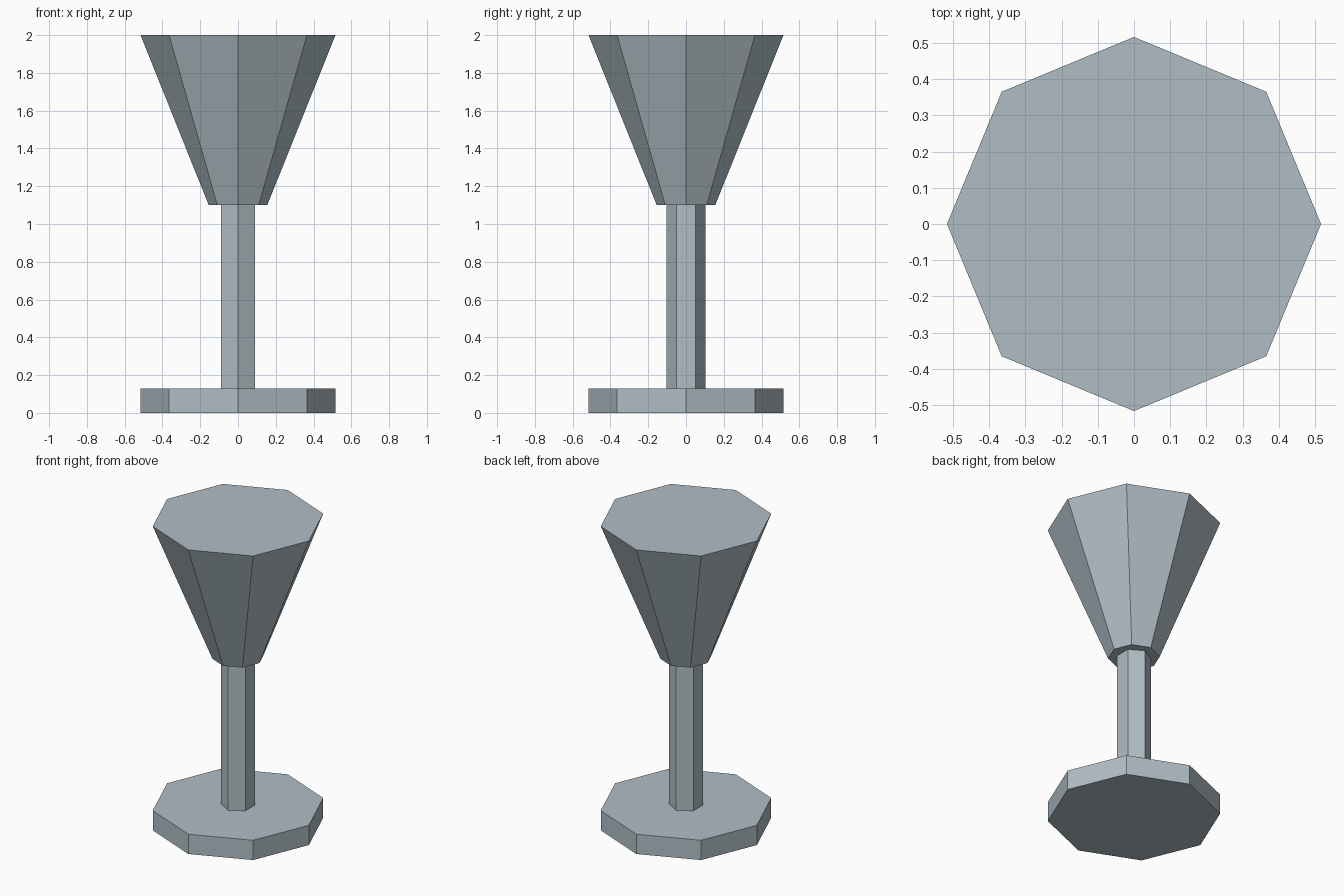
import bpy

if "Cube" in bpy.data.objects:
    bpy.data.objects.remove(bpy.data.objects["Cube"])

metal = bpy.data.materials.new("pale_blue_grey")
metal.diffuse_color = (0.434, 0.515, 0.558, 1.0)
metal.use_nodes = True
metal.node_tree.nodes["Principled BSDF"].inputs["Base Color"].default_value = metal.diffuse_color


def prism(name, sides, r_bottom, r_top, z0, z1):
    """Flat-sided tapered column standing between two heights."""
    bpy.ops.mesh.primitive_cone_add(
        vertices=sides, radius1=r_bottom, radius2=r_top,
        depth=z1 - z0, location=(0, 0, (z0 + z1) / 2))
    ob = bpy.context.object
    ob.name = name
    ob.data.materials.append(metal)
    return ob


# Octagonal foot, hexagonal stem, flared octagonal cup with a closed top
prism("foot", 8, 0.516, 0.516, 0.0, 0.13)
prism("stem", 6, 0.103, 0.103, 0.13, 1.10)
prism("cup", 8, 0.155, 0.516, 1.10, 2.0)
